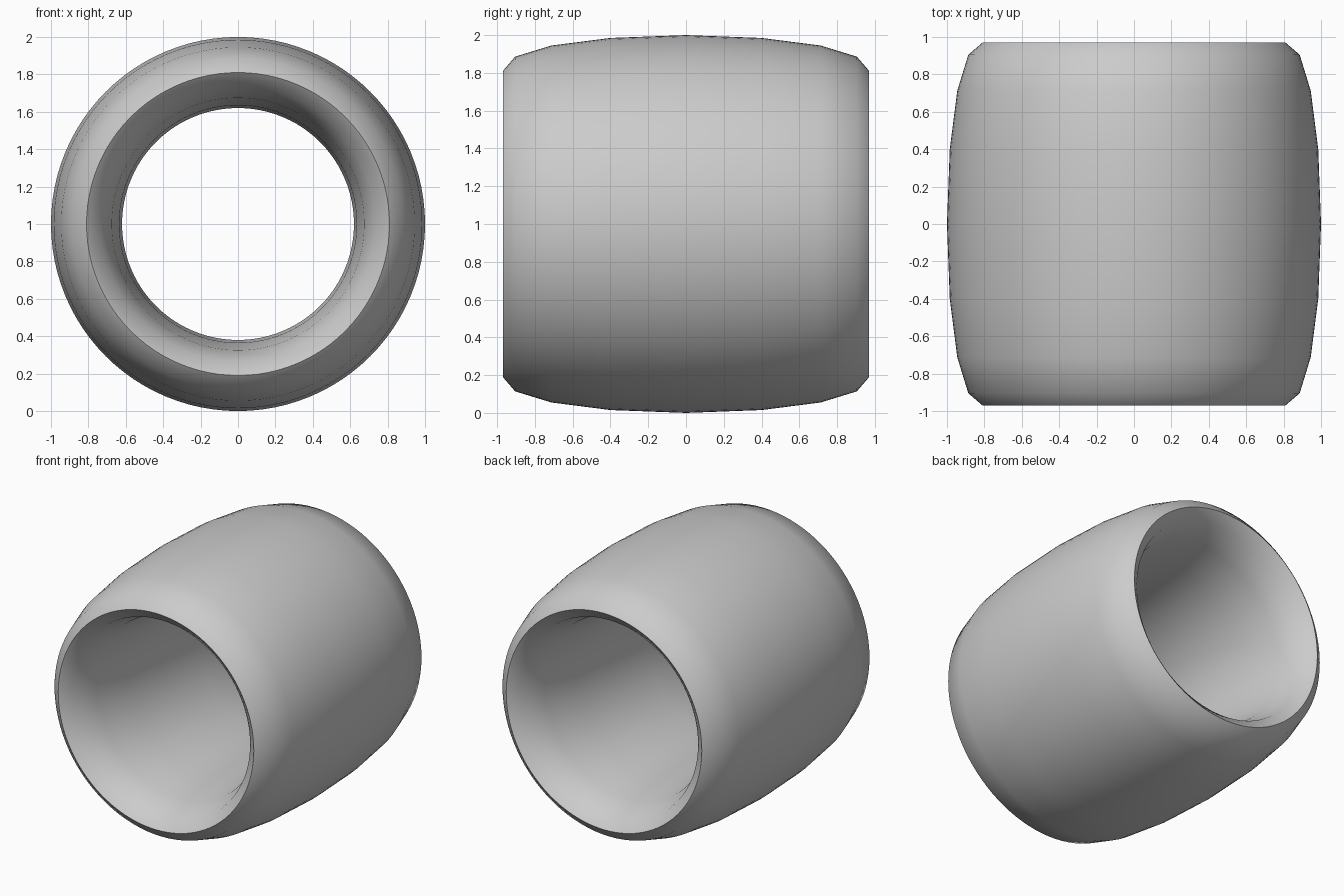
import bpy, bmesh, math

if "Cube" in bpy.data.objects:
    bpy.data.objects.remove(bpy.data.objects["Cube"])

SEGMENTS = 96
RIM_R = 0.81

# Quarter of the wall section: (offset along y, radial offset from rim)
quarter = [(0.0, 0.19), (0.4, 0.175), (0.712, 0.135), (0.905, 0.076), (0.97, 0.0)]

# Mirror the quarter into a closed elongated section
half = quarter + [(y, -r) for y, r in reversed(quarter[:-1])]
section = half + [(-y, r) for y, r in reversed(half[1:-1])]

# Sweep the section around the y axis
bm = bmesh.new()
rings = []
for i in range(SEGMENTS):
    a = 2 * math.pi * i / SEGMENTS
    rings.append([bm.verts.new(((RIM_R + r) * math.cos(a), y, 1 + (RIM_R + r) * math.sin(a)))
                  for y, r in section])
n = len(section)
for i in range(SEGMENTS):
    p, q = rings[i], rings[(i + 1) % SEGMENTS]
    for j in range(n):
        k = (j + 1) % n
        bm.faces.new((p[j], p[k], q[k], q[j]))
bmesh.ops.recalc_face_normals(bm, faces=bm.faces)

mesh = bpy.data.meshes.new("barrel_ring")
bm.to_mesh(mesh)
bm.free()
ring = bpy.data.objects.new("barrel_ring", mesh)
bpy.context.collection.objects.link(ring)

# Smooth walls with crisp end rims
bpy.context.view_layer.objects.active = ring
ring.select_set(True)
bpy.ops.object.shade_smooth_by_angle(angle=math.radians(45))
